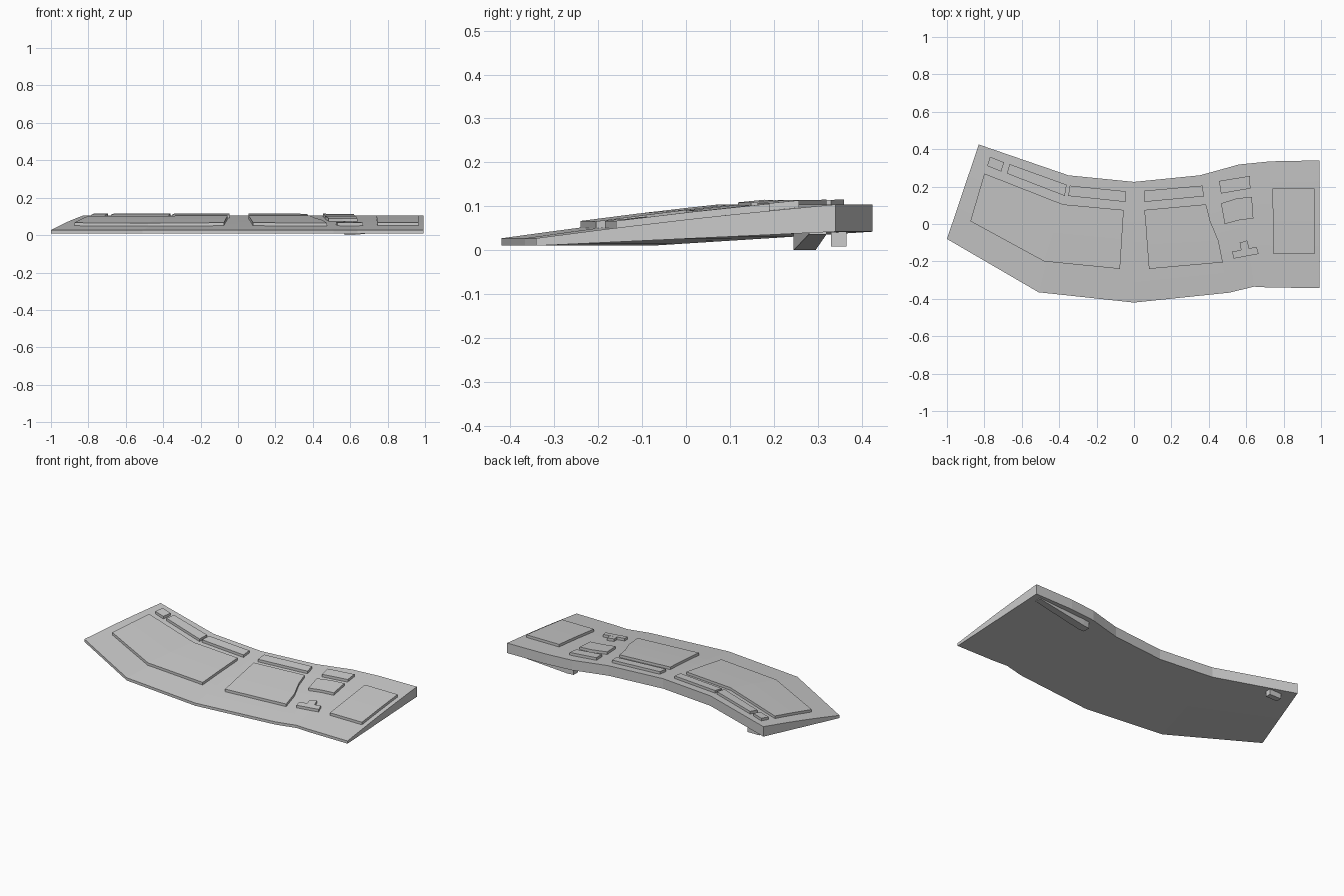
import bpy, math
from mathutils import Vector

if "Cube" in bpy.data.objects:
    bpy.data.objects.remove(bpy.data.objects["Cube"])

# Plan outline: matching points along the front and back edges
FRONT = [(-1, -.08), (-.51, -.365), (0, -.42), (.51, -.367), (.58, -.35), (.64, -.335), (.73, -.34), (.993, -.342)]
BACK = [(-.83, .425), (-.35, .26), (0, .225), (.35, .26), (.45, .287), (.56, .318), (.73, .335), (.993, .34)]


def dist(p, line):
    best = 9
    for a, b in zip(line, line[1:]):
        a, b = Vector(a), Vector(b)
        d = b - a
        k = max(0, min(1, (p - a).dot(d) / d.dot(d)))
        best = min(best, (p - a - d * k).length)
    return best


def depth(p):
    f, b = dist(Vector(p), FRONT), dist(Vector(p), BACK)
    return f / (f + b)


def top(p):
    t = depth(p)
    return .027 + .077 * t + .004 * math.sin(math.pi * t)


def bottom(p):
    return .01 + .032 * depth(p)


def slab(name, rows, z_top, z_bot):
    """Closed slab over a grid of plan points, rows running front to back."""
    pts = [p for r in rows for p in r]
    n, m, k = len(rows), len(rows[0]), len(pts)
    verts = [(*p, z_top(p)) for p in pts] + [(*p, z_bot(p)) for p in pts]
    faces = []
    for i in range(n - 1):
        for j in range(m - 1):
            q = [i * m + j, i * m + j + 1, (i + 1) * m + j + 1, (i + 1) * m + j]
            faces += [q, [v + k for v in reversed(q)]]
    rim = (list(range(m)) + [i * m + m - 1 for i in range(1, n)]
           + [(n - 1) * m + j for j in range(m - 2, -1, -1)]
           + [i * m for i in range(n - 2, 0, -1)])
    for a, b in zip(rim, rim[1:] + rim[:1]):
        faces.append([b, a, a + k, b + k])
    mesh = bpy.data.meshes.new(name)
    mesh.from_pydata(verts, [], faces)
    mesh.update()
    ob = bpy.data.objects.new(name, mesh)
    bpy.context.collection.objects.link(ob)
    return ob


# Wedge shaped body lofted from front edge to back edge
N = 6
body_rows = [[tuple(Vector(f).lerp(Vector(b), i / N)) for f, b in zip(FRONT, BACK)] for i in range(N + 1)]
slab("keyboard_body", body_rows, top, bottom)

# Raised key blocks, each a strip of plan points (front row first)
KEYS = {
    "corner_key": [[(-.785, .31), (-.71, .28)], [(-.77, .36), (-.695, .33)]],
    "function_keys_far_left": [[(-.68, .27), (-.37, .15)], [(-.665, .32), (-.36, .21)]],
    "function_keys_left": [[(-.352, .15), (-.045, .118)], [(-.343, .205), (-.045, .175)]],
    "function_keys_right": [[(.055, .118), (.375, .148)], [(.055, .178), (.365, .205)]],
    "upper_navigation_keys": [[(.465, .163), (.622, .19)], [(.455, .23), (.62, .257)]],
    "navigation_keys": [[(.485, 0), (.56, .02), (.638, .03)], [(.465, .11), (.55, .137), (.63, .145)]],
    "arrow_keys_lower": [[(.532, -.185), (.667, -.16)], [(.525, -.148), (.655, -.122)]],
    "arrow_key_upper": [[(.572, -.139), (.616, -.13)], [(.565, -.1), (.605, -.088)]],
    "main_keys_left": [[(-.875, .015), (-.48, -.2), (-.075, -.24)],
                       [(-.8375, .1425), (-.43, -.0475), (-.065, -.0825)],
                       [(-.8, .27), (-.38, .105), (-.055, .075)]],
    "main_keys_right": [[(.08, -.24), (.475, -.205)], [(.07, -.11), (.452, -.09)],
                        [(.062, .0), (.408, .015)], [(.055, .075), (.385, .105)]],
    "number_pad": [[(.745, -.16), (.965, -.16)], [(.743, .015), (.965, .015)], [(.74, .19), (.965, .19)]],
}
for name, rows in KEYS.items():
    slab(name, rows, lambda p: top(p) + .016, lambda p: top(p) - .008)

# Sloping foot under the back right, small foot under the back left
slab("right_foot", [[(.57, .245), (.61, .245), (.95, .28)], [(.57, .29), (.61, .295), (.95, .32)]],
     lambda p: bottom(p) + .004, lambda p: 0 if p[0] < .9 else .036)
slab("left_foot", [[(-.76, .33), (-.68, .33)], [(-.76, .365), (-.68, .365)]],
     lambda p: bottom(p) + .004, lambda p: .008)
